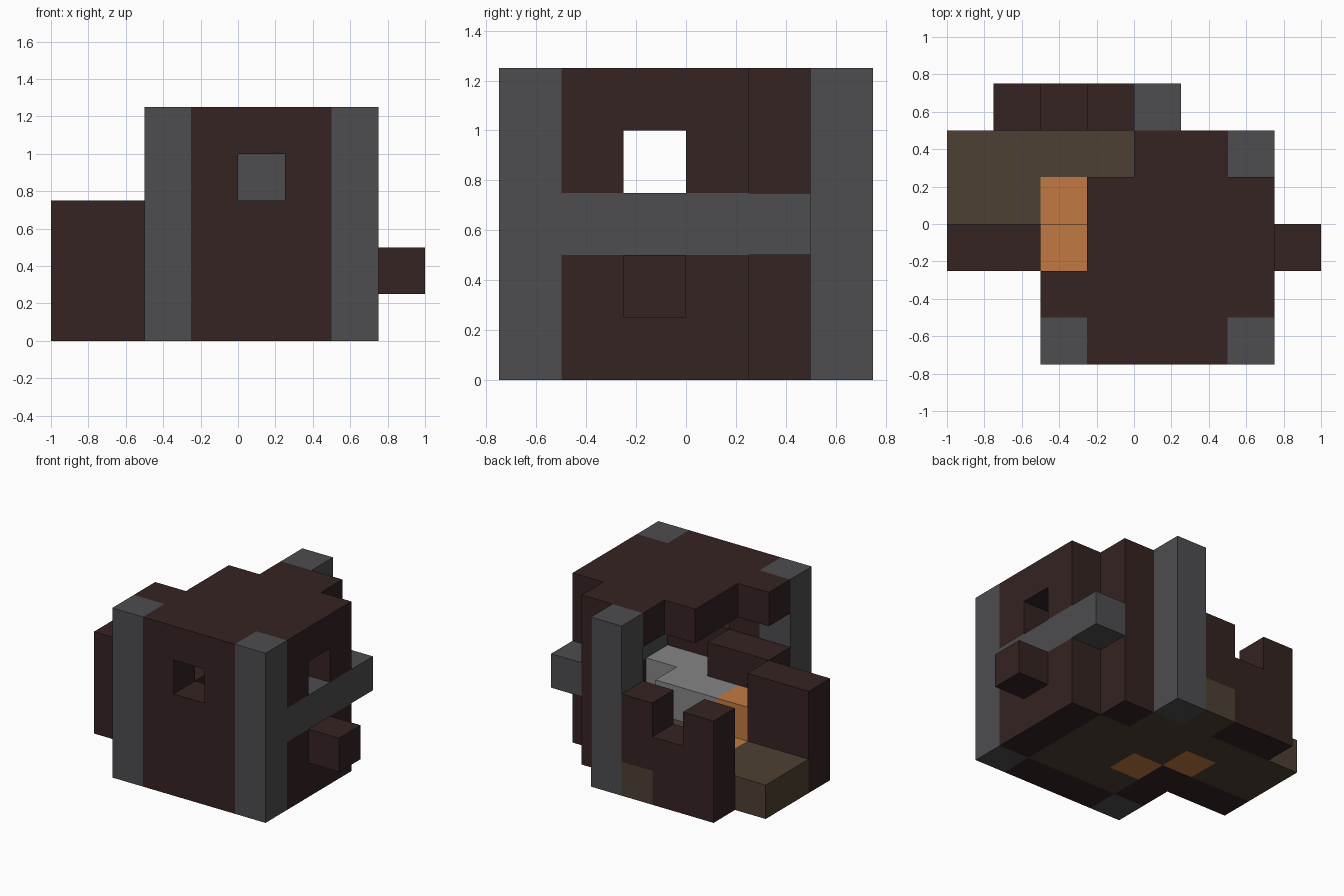
import bpy, bmesh
from itertools import product
from mathutils import Vector

cube = bpy.data.objects.get("Cube")
if cube:
    bpy.data.objects.remove(cube, do_unlink=True)

CELL = 0.25
ORIGIN = Vector((-1, -0.75, 0))


def material(name, colour):
    m = bpy.data.materials.new(name)
    m.use_nodes = True
    m.diffuse_color = (*colour, 1)
    m.node_tree.nodes["Principled BSDF"].inputs["Base Color"].default_value = (*colour, 1)
    return m


dark_wood = material("dark wood", (0.035, 0.0168, 0.016))
slate = material("slate grey", (0.075, 0.075, 0.082))
earth = material("earth brown", (0.074, 0.051, 0.033))
orange = material("orange wood", (0.533, 0.195, 0.055))
pale_stone = material("pale stone", (0.235, 0.235, 0.235))


def block(x, y, z):
    """Cells in a box; each argument is one index or an inclusive (first, last)."""
    spans = [(v, v) if isinstance(v, int) else v for v in (x, y, z)]
    return set(product(*(range(a, b + 1) for a, b in spans)))


FULL = (0, 4)
LOW = (0, 2)
parts = {}


def part(name, mat, *blocks, openings=()):
    cells = set().union(*blocks) - set().union(*openings)
    for other, _ in parts.values():
        cells -= other
    parts[name] = (cells, mat)


# Corner posts, back post and side beam
part("front_posts", slate, block(2, 0, FULL), block(6, 0, FULL))
part("back_post", slate, block(4, 5, FULL))
part("side_beam", slate, block(6, (1, 4), 2))

# Main walls with window openings
part("front_wall", dark_wood, block((3, 5), 0, FULL), openings=[block(4, 0, 3)])
part("side_wall", dark_wood, block(6, (1, 3), FULL), openings=[block(6, 2, 3)])
part("back_wall", dark_wood, block(5, 4, FULL))
part("inner_wall", dark_wood, block(2, 1, LOW), block(3, 1, (1, 2)), block(2, 2, 0))
part("side_ledge", dark_wood, block(7, 2, 1))

# Stepped roof
part("roof", dark_wood, block((2, 6), (0, 1), 4), block((3, 6), (2, 3), 4),
     block((4, 5), 4, 4))

# Steps and raised stone platform
part("steps", orange, block(2, 3, 0), block(2, 2, 1), block(3, 2, 0))
part("stone_platform", pale_stone, block((4, 5), 1, 1), block((3, 4), 2, 1))

# Yard floor and low outer walls
part("floor", earth, block((0, 3), (3, 4), 0), block((3, 5), (1, 3), 0),
     block(4, 4, 0), block(3, 5, 0))
part("yard_front_wall", dark_wood, block((0, 1), 2, LOW))
part("yard_back_wall", dark_wood, block(1, 5, LOW), block(2, 5, (0, 1)),
     block(3, 5, (1, 2)))

solid = set().union(*(cells for cells, _ in parts.values()))


# Turn each part's exposed cell sides into clean flat faces
def build(name, cells, mat):
    bm = bmesh.new()
    for cell in sorted(cells):
        centre = Vector(cell) + Vector((0.5, 0.5, 0.5))
        for axis, sign in product(range(3), (-1, 1)):
            normal = Vector((0, 0, 0))
            normal[axis] = sign
            if tuple(int(c + n) for c, n in zip(cell, normal)) in solid:
                continue
            u = Vector((0, 0, 0))
            u[(axis + 1) % 3] = 0.5
            v = normal.cross(u)
            middle = centre + normal / 2
            corners = (-u - v, u - v, u + v, v - u)
            bm.faces.new([bm.verts.new(ORIGIN + (middle + c) * CELL) for c in corners])
    bmesh.ops.remove_doubles(bm, verts=bm.verts, dist=0.001)
    bmesh.ops.dissolve_limit(bm, angle_limit=0.01, verts=bm.verts, edges=bm.edges)
    mesh = bpy.data.meshes.new(name)
    bm.to_mesh(mesh)
    bm.free()
    mesh.materials.append(mat)
    bpy.context.collection.objects.link(bpy.data.objects.new(name, mesh))


for name, (cells, mat) in parts.items():
    build(name, cells, mat)
